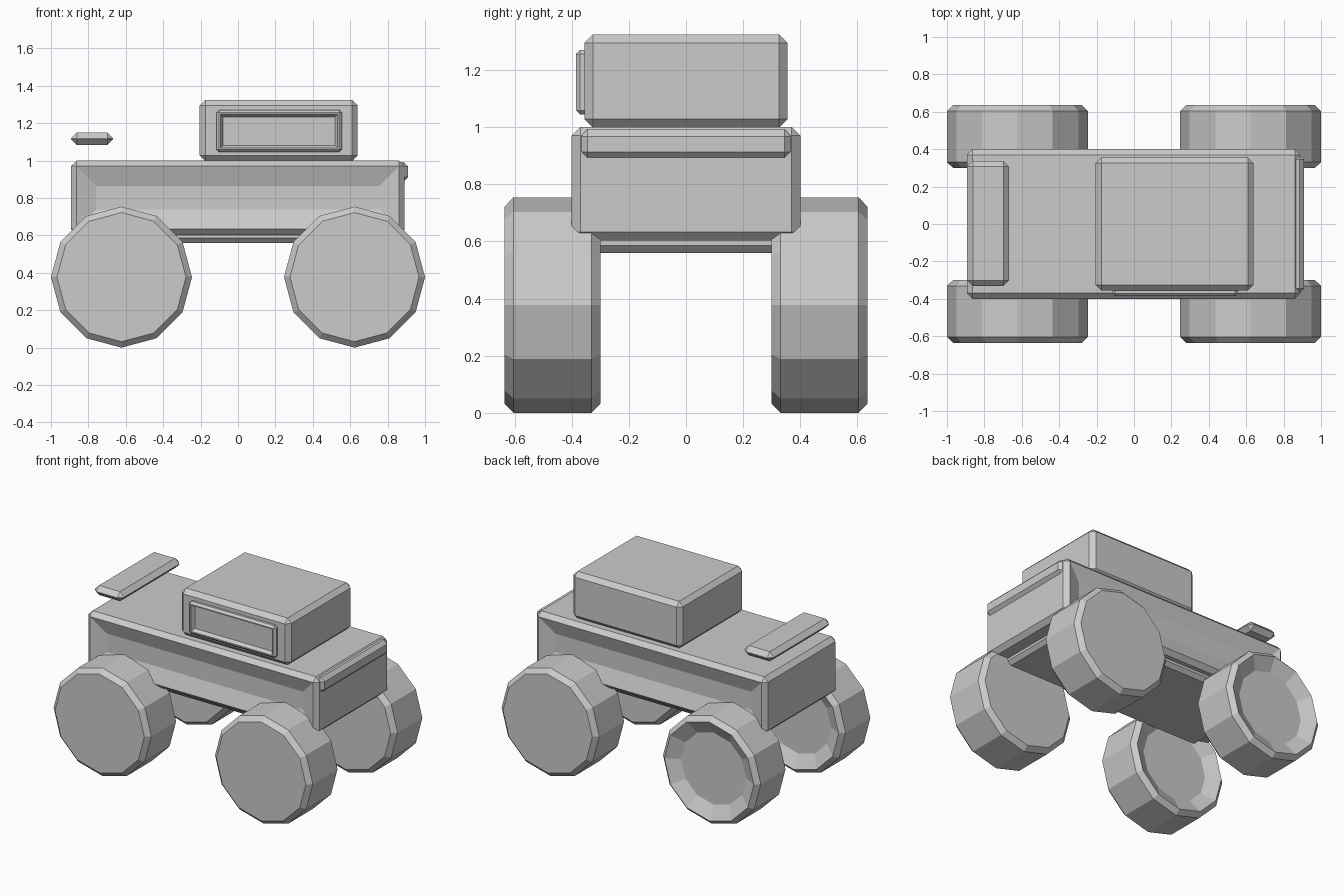
import bpy, bmesh, math
from mathutils import Matrix, Vector

if "Cube" in bpy.data.objects:
    bpy.data.objects.remove(bpy.data.objects["Cube"])

grey = bpy.data.materials.new("plain_grey")
grey.diffuse_color = (0.6, 0.6, 0.6, 1)
grey.use_nodes = True
grey.node_tree.nodes["Principled BSDF"].inputs["Base Color"].default_value = grey.diffuse_color


def finish(bm, name):
    bmesh.ops.recalc_face_normals(bm, faces=bm.faces[:])
    me = bpy.data.meshes.new(name)
    bm.to_mesh(me)
    bm.free()
    me.materials.append(grey)
    ob = bpy.data.objects.new(name, me)
    bpy.context.collection.objects.link(ob)
    return ob


def chamfer(bm, edges, width):
    bmesh.ops.bevel(bm, geom=edges, offset=width, offset_type='OFFSET',
                    segments=1, profile=0.5, affect='EDGES')
    bm.normal_update()


def dish(bm, direction, width, depth):
    """Sink the largest face that points along a direction."""
    d = Vector(direction)
    face = max((f for f in bm.faces if f.normal.dot(d) > 0.99),
               key=lambda f: f.calc_area())
    bmesh.ops.inset_individual(bm, faces=[face], thickness=width, depth=-depth,
                               use_even_offset=True)
    bm.normal_update()


def box(name, lo, hi, bevel, dishes=()):
    """Chamfered box between two corners, with optional sunken faces."""
    lo, hi = Vector(lo), Vector(hi)
    bm = bmesh.new()
    bmesh.ops.create_cube(bm, size=1, matrix=Matrix.Translation((lo + hi) / 2)
                          @ Matrix.Diagonal((*(hi - lo), 1)))
    chamfer(bm, bm.edges[:], bevel)
    for args in dishes:
        dish(bm, *args)
    return finish(bm, name)


def wheel(name, x, y, dished):
    """Twelve-sided wheel with chamfered rims, its axle along y."""
    bm = bmesh.new()
    bmesh.ops.create_cone(bm, cap_ends=True, segments=12, radius1=0.377,
                          radius2=0.377, depth=0.335,
                          matrix=Matrix.Translation((x, y, 0.377))
                          @ Matrix.Rotation(math.pi / 2, 4, 'X'))
    bm.normal_update()
    rims = {e for f in bm.faces if len(f.verts) > 4 for e in f.edges}
    chamfer(bm, list(rims), 0.031)
    if dished:
        dish(bm, (0, 1, 0), 0.09, 0.05)
    return finish(bm, name)


# Main hull with sunken side panels
box("body", (-0.893, -0.4, 0.603), (0.89, 0.4, 1.0), 0.03,
    [((0, -1, 0), 0.105, 0.037), ((0, 1, 0), 0.105, 0.037)])

# Plate under the hull
box("belly_plate", (-0.78, -0.34, 0.56), (0.78, 0.34, 0.64), 0.025)

# Cabin and its framed window
box("cabin", (-0.205, -0.355, 0.998), (0.64, 0.355, 1.325), 0.03)
box("window_frame", (-0.115, -0.385, 1.045), (0.555, -0.335, 1.27), 0.014,
    [((0, -1, 0), 0.008, 0.0), ((0, -1, 0), 0.014, 0.025)])

# Raised rear wing and the lip on the nose
box("rear_wing", (-0.893, -0.332, 1.083), (-0.668, 0.338, 1.15), 0.031)
box("nose_lip", (0.84, -0.37, 0.888), (0.91, 0.37, 0.993), 0.025)

# Wheels: the rear pair has a sunken face
for xname, sx in (("front", 1), ("rear", -1)):
    for yname, sy in (("right", -1), ("left", 1)):
        wheel(f"{xname}_{yname}_wheel", sx * 0.623, sy * 0.4675, sx < 0)
